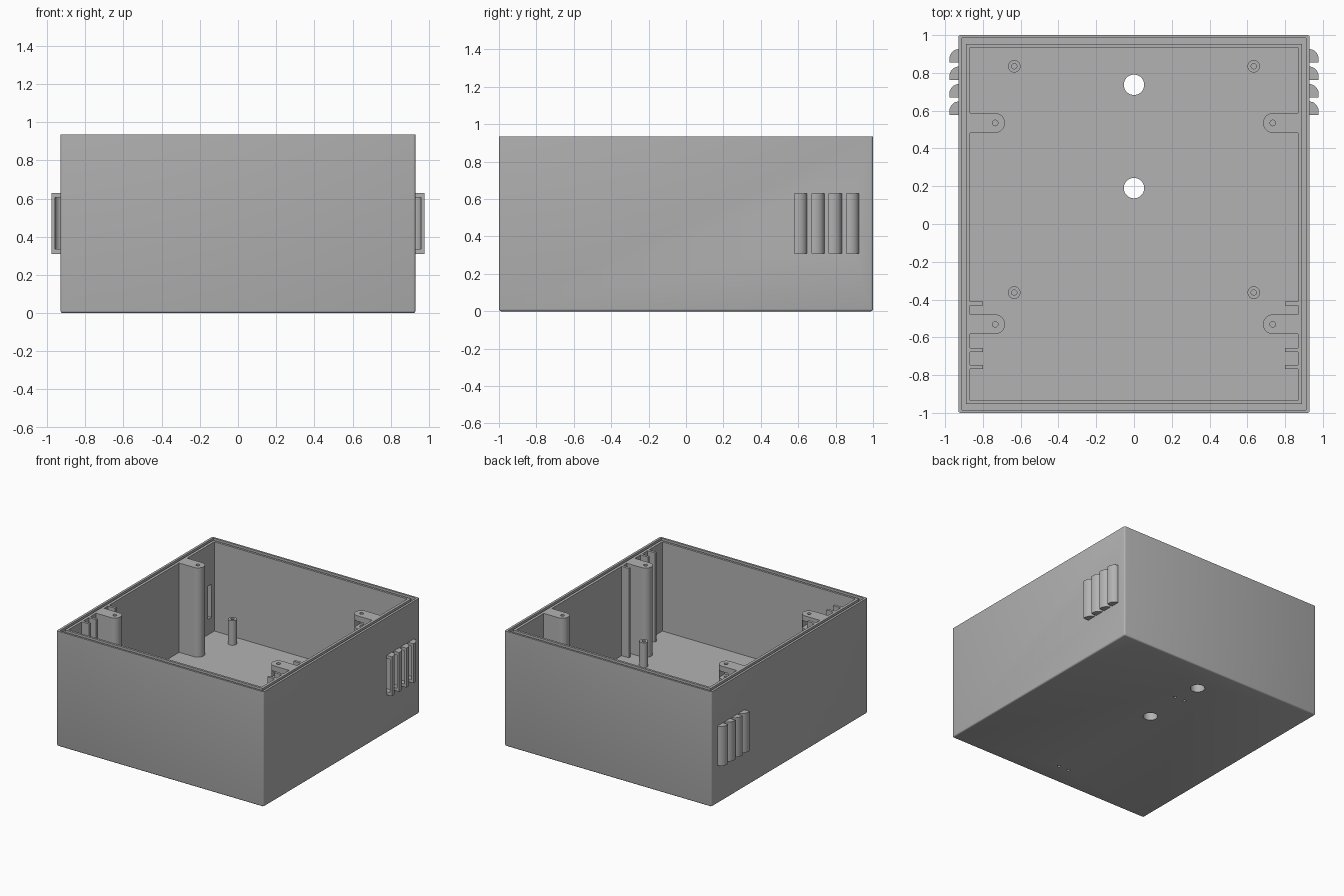
import bpy, bmesh, math

default = bpy.data.objects.get("Cube")
if default:
    bpy.data.objects.remove(default, do_unlink=True)

grey = bpy.data.materials.new("plain grey plastic")
grey.use_nodes = True
COLOUR = (0.45, 0.45, 0.45, 1)
grey.diffuse_color = COLOUR
grey.node_tree.nodes["Principled BSDF"].inputs["Base Color"].default_value = COLOUR

W, D, H = 0.93, 1.0, 0.935        # outer half width, half depth, height
IW, ID, FLOOR = 0.867, 0.935, 0.21  # inner half width, half depth, floor level


def prism(bm, points, z0, z1):
    """Extrude a closed xy outline from z0 to z1."""
    base = bm.faces.new([bm.verts.new((x, y, z0)) for x, y in points])
    side = bmesh.ops.extrude_face_region(bm, geom=[base])
    top = [v for v in side["geom"] if isinstance(v, bmesh.types.BMVert)]
    bmesh.ops.translate(bm, verts=top, vec=(0, 0, z1 - z0))


def box(bm, x0, x1, y0, y1, z0, z1):
    prism(bm, [(x0, y0), (x1, y0), (x1, y1), (x0, y1)], z0, z1)


def arc(cx, cy, rx, ry, a0, a1, n):
    angles = [math.radians(a0 + (a1 - a0) * i / n) for i in range(n + 1)]
    return [(cx + rx * math.cos(a), cy + ry * math.sin(a)) for a in angles]


def rod(bm, cx, cy, r, z0, z1, n=32):
    prism(bm, arc(cx, cy, r, r, 0, 360, n)[:-1], z0, z1)


def make(name, build):
    bm = bmesh.new()
    build(bm)
    bmesh.ops.recalc_face_normals(bm, faces=bm.faces)
    mesh = bpy.data.meshes.new(name)
    bm.to_mesh(mesh)
    bm.free()
    mesh.materials.append(grey)
    obj = bpy.data.objects.new(name, mesh)
    bpy.context.collection.objects.link(obj)
    return obj


def select(obj):
    bpy.ops.object.select_all(action="DESELECT")
    obj.select_set(True)
    bpy.context.view_layer.objects.active = obj


def cut(obj, build):
    cutter = make("cutter", build)
    cutter.hide_render = True
    mod = obj.modifiers.new("cut", "BOOLEAN")
    mod.operation, mod.solver, mod.object = "DIFFERENCE", "EXACT", cutter
    select(obj)
    bpy.ops.object.modifier_apply(modifier=mod.name)
    bpy.data.objects.remove(cutter, do_unlink=True)


def smooth(obj):
    select(obj)
    bpy.ops.object.shade_smooth_by_angle(angle=math.radians(35))


vent_fronts = [0.578 + 0.0925 * i for i in range(4)]
VENT_LOW, VENT_HIGH = 0.335, 0.605


# Enclosure shell with softened bottom and corner edges
def shell(bm):
    box(bm, -W, W, -D, D, 0, H)
    edges = [e for e in bm.edges if min(v.co.z for v in e.verts) < 0.01]
    bmesh.ops.bevel(bm, geom=edges, offset=0.012, segments=3, profile=0.5, affect="EDGES")


def seal_groove(bm):
    box(bm, -0.911, 0.911, -0.984, 0.984, H - 0.025, H + 0.1)


def groove_core(bm):
    box(bm, -0.889, 0.889, -0.953, 0.953, H - 0.1, H + 0.2)


def floor_holes(bm):
    for y in (0.737, 0.19):
        rod(bm, 0, y, 0.054, -0.1, FLOOR + 0.1, 48)
    for y in (0.53, -0.815):            # small blind screw holes underneath
        for x in (-0.045, 0.045):
            rod(bm, x, y, 0.012, -0.1, 0.1, 16)


def vent_slots(bm):
    for s in (-1, 1):
        for y in vent_fronts:
            box(bm, s * 0.8, s * 1.0, y, y + 0.042, VENT_LOW, VENT_HIGH)


body = make("enclosure_body", shell)
groove = make("groove_ring", seal_groove)
cut(groove, groove_core)
ring = body.modifiers.new("groove", "BOOLEAN")
ring.operation, ring.solver, ring.object = "DIFFERENCE", "EXACT", groove
select(body)
bpy.ops.object.modifier_apply(modifier=ring.name)
bpy.data.objects.remove(groove, do_unlink=True)
cut(body, lambda bm: box(bm, -IW, IW, -ID, ID, FLOOR, H + 0.1))
cut(body, floor_holes)
cut(body, vent_slots)
smooth(body)


# Quarter-round vent hoods, open towards the front
def hood_outline(s, y, x_in, x_out, y_in, y_out):
    curve = arc(x_in, y_in, x_out - x_in, y_out - y_in, 0, 90, 12)
    return [(s * px, py) for px, py in [(x_in, y), (x_out, y)] + curve]


for s, side in ((1, "left"), (-1, "right")):
    for i, y in enumerate(vent_fronts):
        hood = make(f"{side}_vent_hood_{i + 1}", lambda bm: prism(
            bm, hood_outline(s, y, W, 0.978, y + 0.015, y + 0.07), 0.31, 0.63))
        cut(hood, lambda bm: prism(
            bm, hood_outline(s, y - 0.02, W - 0.01, 0.96, y + 0.01, y + 0.052),
            VENT_LOW, VENT_HIGH))
        smooth(hood)

    # Lid screw posts with a screw hole and a nut pocket on one side
    for y, place in ((0.535, "back"), (-0.531, "front")):
        outline = [(s * px, py) for px, py in
                   [(IW, y + 0.052)] + arc(0.735, y, 0.052, 0.052, 90, 270, 20) + [(IW, y - 0.052)]]
        post = make(f"{side}_{place}_screw_post", lambda bm: prism(bm, outline, FLOOR, H))
        cut(post, lambda bm: box(bm, s * 0.70, s * 0.79, y - s * 0.1, y + s * 0.03, 0.83, 0.89))
        cut(post, lambda bm: rod(bm, s * 0.735, y, 0.015, 0.7, H + 0.1, 20))
        smooth(post)

    # Board standoffs on the floor
    for y, place in ((0.835, "back"), (-0.363, "front")):
        stud = make(f"{side}_{place}_standoff",
                    lambda bm: rod(bm, s * 0.634, y, 0.033, FLOOR, 0.41))
        cut(stud, lambda bm: rod(bm, s * 0.634, y, 0.014, 0.26, 0.5, 20))
        smooth(stud)

    # Vertical guide ribs along the side wall
    for i, y in enumerate((-0.422, -0.666, -0.756)):
        make(f"{side}_guide_rib_{i + 1}", lambda bm: box(
            bm, s * 0.80, s * IW, y - 0.0105, y + 0.0105, FLOOR, H))
